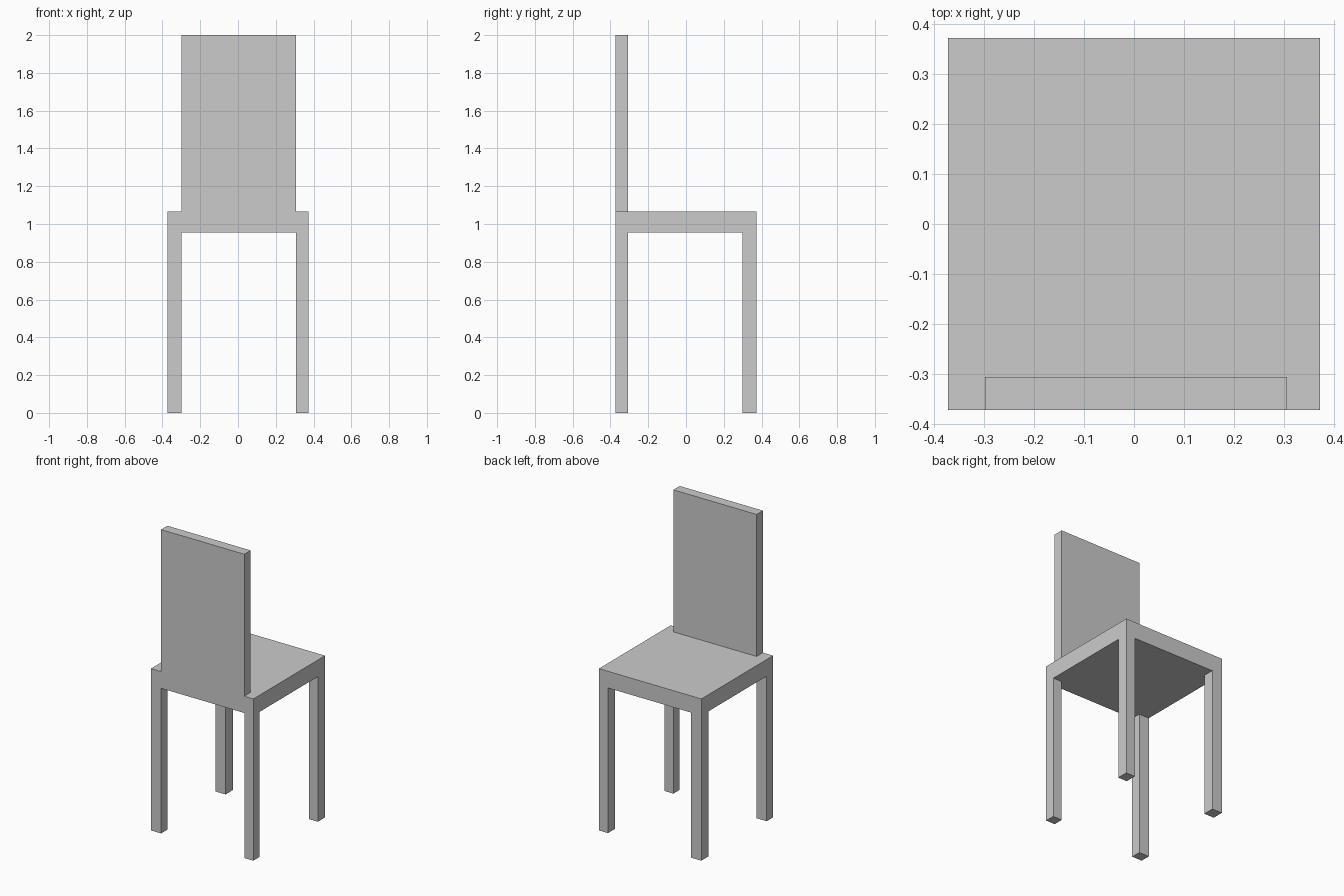
import bpy
import bmesh

if "Cube" in bpy.data.objects:
    bpy.data.objects.remove(bpy.data.objects["Cube"])

# Loop cuts of the seat slab: outer edges and leg / backrest lines
XS = [-0.373, -0.299, 0.307, 0.373]
YS = [-0.373, -0.307, 0.298, 0.373]
SEAT_BOTTOM, SEAT_TOP, BACK_TOP = 0.955, 1.065, 2.0

bm = bmesh.new()


def sheet(z):
    """3 x 3 grid of faces at height z, keyed by (column, row)."""
    v = [[bm.verts.new((x, y, z)) for y in YS] for x in XS]
    faces = {(i, j): bm.faces.new((v[i][j], v[i + 1][j], v[i + 1][j + 1], v[i][j + 1]))
             for i in range(3) for j in range(3)}
    return v, faces


def extrude_to(face, z):
    """Extrude one face vertically to height z."""
    new = bmesh.ops.extrude_discrete_faces(bm, faces=[face])["faces"][0]
    for vert in new.verts:
        vert.co.z = z


# Seat slab
low, under = sheet(SEAT_BOTTOM)
high, upper = sheet(SEAT_TOP)
ring = [(i, 0) for i in range(3)] + [(3, j) for j in range(3)]
ring += [(i, 3) for i in range(3, 0, -1)] + [(0, j) for j in range(3, 0, -1)]
for (a, b), (c, d) in zip(ring, ring[1:] + ring[:1]):
    bm.faces.new((low[a][b], low[c][d], high[c][d], high[a][b]))

# Four legs pulled down from the corner cells
for i in (0, 2):
    for j in (0, 2):
        extrude_to(under[i, j], 0.0)

# Backrest pulled up from the middle cell of the front edge
extrude_to(upper[1, 0], BACK_TOP)

# Merge coplanar cells and finish
bmesh.ops.recalc_face_normals(bm, faces=bm.faces[:])
mesh = bpy.data.meshes.new("chair")
bm.to_mesh(mesh)
bm.free()
chair = bpy.data.objects.new("chair", mesh)
bpy.context.collection.objects.link(chair)
